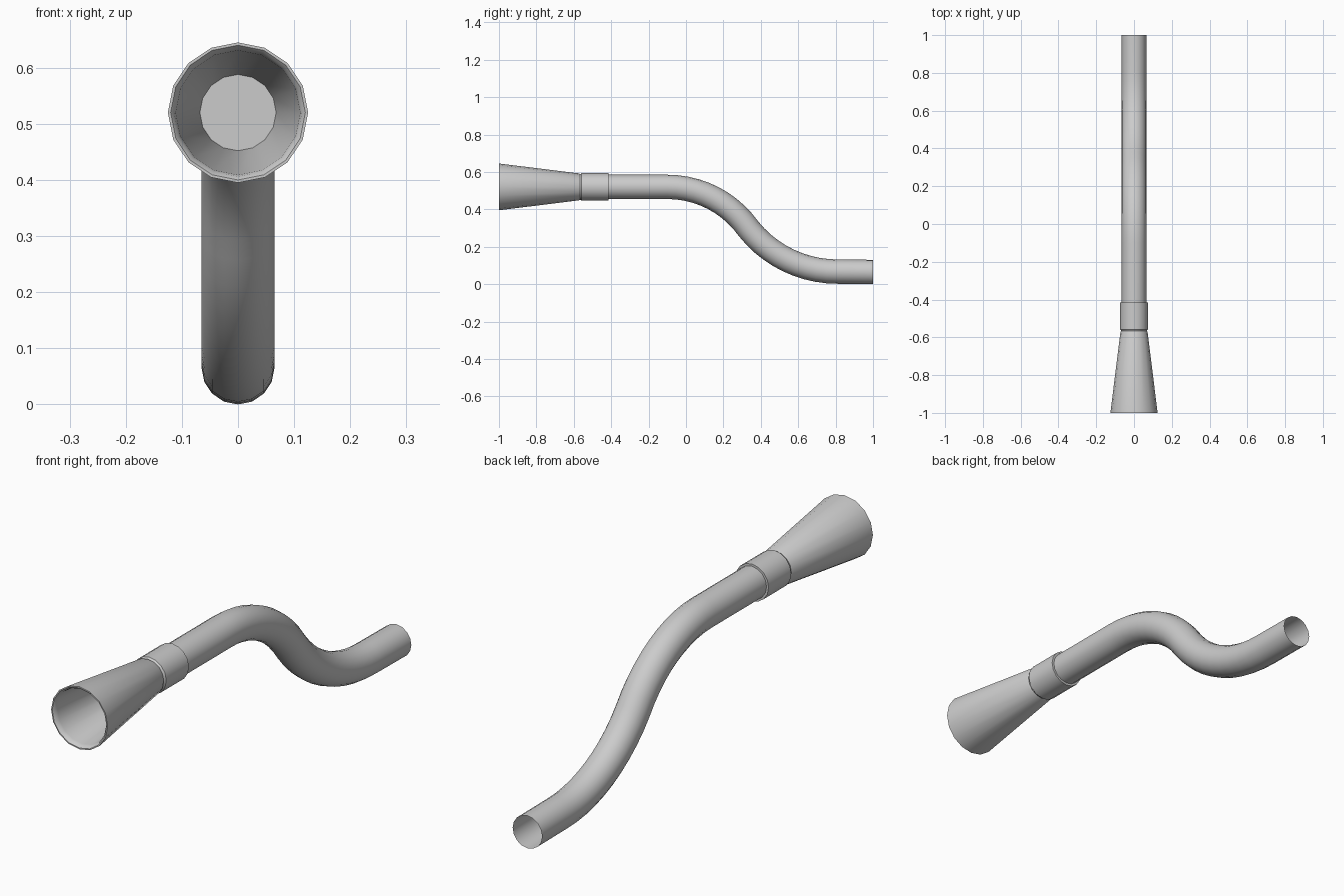
import bpy, bmesh
from math import sin, cos, pi, atan2, radians
from mathutils import Vector

if "Cube" in bpy.data.objects:
    bpy.data.objects.remove(bpy.data.objects["Cube"])

SIDES = 16


def skin(name, stations):
    """Join rings; each station is (y, z, radius, pitch below horizontal)."""
    bm = bmesh.new()
    rings = []
    for y, z, r, pitch in stations:
        up = Vector((0, sin(pitch), cos(pitch)))
        side = Vector((1, 0, 0))
        if r == 0:
            rings.append([bm.verts.new((0, y, z))])
            continue
        rings.append([bm.verts.new(Vector((0, y, z))
                      + r * (side * cos(2 * pi * i / SIDES) + up * sin(2 * pi * i / SIDES)))
                      for i in range(SIDES)])
    for a, b in zip(rings, rings[1:]):
        for i in range(SIDES):
            j = (i + 1) % SIDES
            if len(a) == 1:
                bm.faces.new((a[0], b[j], b[i]))
            elif len(b) == 1:
                bm.faces.new((a[i], a[j], b[0]))
            else:
                bm.faces.new((a[i], a[j], b[j], b[i]))
    bmesh.ops.recalc_face_normals(bm, faces=bm.faces[:])
    mesh = bpy.data.meshes.new(name)
    bm.to_mesh(mesh)
    bm.free()
    ob = bpy.data.objects.new(name, mesh)
    bpy.context.collection.objects.link(ob)
    bpy.context.view_layer.objects.active = ob
    ob.select_set(True)
    bpy.ops.object.shade_smooth_by_angle(angle=radians(35))
    ob.select_set(False)
    return ob


AXIS = 0.52   # height of the nozzle axis
R = 0.065     # pipe radius


def lathe(name, profile):
    return skin(name, [(y, AXIS, r, 0) for y, r in profile])


# flared nozzle with a wall thickness and softened lip
lathe("nozzle", [(-0.565, 0.068), (-0.572, 0.072), (-1.0, 0.125), (-1.0, 0.120),
                 (-0.993, 0.114), (-0.98, 0.111), (-0.57, 0.068)])

# collar joining nozzle and pipe, closed at the front
lathe("collar", [(-0.57, 0), (-0.57, 0.068), (-0.562, 0.07), (-0.558, 0.074),
                 (-0.415, 0.074), (-0.415, 0.06)])

# S-bend pipe: straight, two opposed arcs, straight open end
y0, ym, y1 = -0.10, 0.335, 0.81
zm, z1 = 0.295, 0.067
path = [(-0.5, AXIS, R, 0)]
N = 10
turn = 2 * atan2(AXIS - zm, ym - y0)
rad = (ym - y0) / sin(turn)
for i in range(N + 1):
    t = turn * i / N
    path.append((y0 + rad * sin(t), AXIS - rad * (1 - cos(t)), R, t))
turn = 2 * atan2(zm - z1, y1 - ym)
rad = (y1 - ym) / sin(turn)
for i in range(N - 1, -1, -1):
    t = turn * i / N
    path.append((y1 - rad * sin(t), z1 + rad * (1 - cos(t)), R, t))
path.append((1.0, R, R, 0))
skin("pipe", path)
